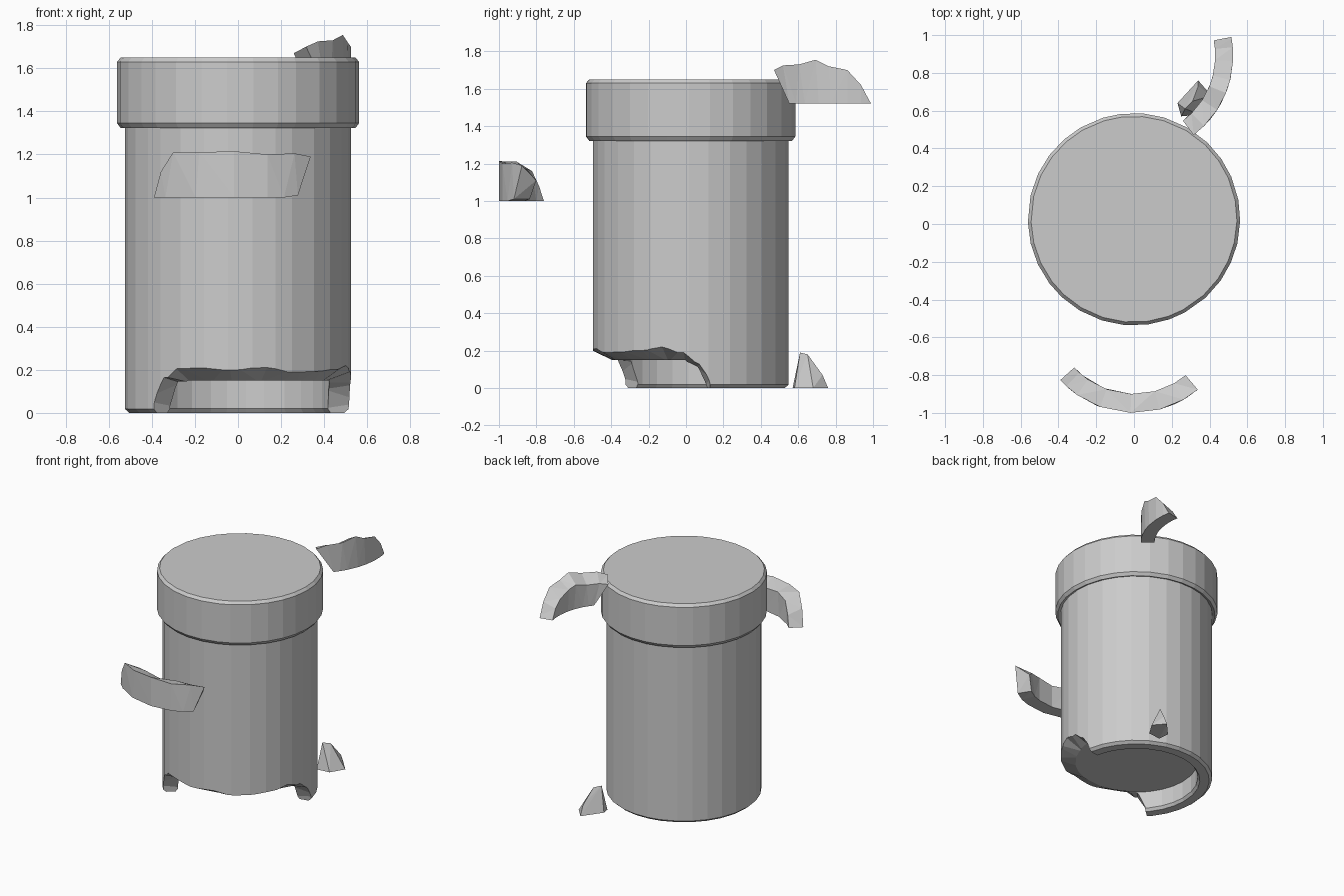
import bpy, bmesh, random
from math import sin, cos, radians, tau

if "Cube" in bpy.data.objects:
    bpy.data.objects.remove(bpy.data.objects["Cube"])

random.seed(4)


def finish(bm, name):
    bmesh.ops.recalc_face_normals(bm, faces=bm.faces)
    mesh = bpy.data.meshes.new(name)
    bm.to_mesh(mesh)
    bm.free()
    obj = bpy.data.objects.new(name, mesh)
    bpy.context.collection.objects.link(obj)
    return obj


def lathe(name, profile, centre, sides):
    """Revolve an (r, z) profile and cap both ends; sides are slightly uneven."""
    angles = [(i + random.uniform(-0.15, 0.15)) * tau / sides for i in range(sides)]
    bm = bmesh.new()
    rings = [[bm.verts.new((centre[0] + r * cos(a), centre[1] + r * sin(a), z))
              for a in angles] for r, z in profile]
    for lo, hi in zip(rings, rings[1:]):
        for i in range(sides):
            j = (i + 1) % sides
            bm.faces.new((lo[i], lo[j], hi[j], hi[i]))
    bm.faces.new(rings[0])
    bm.faces.new(rings[-1])
    return finish(bm, name)


def wall_chunk(name, centre, r_in, r_out, stations):
    """Piece of curved wall; station = bottom angle, top angle, z bottom, z outer, z inner."""
    bm = bmesh.new()
    loops = []
    for a_bot, a_top, z_bot, z_out, z_in in stations:
        pts = ((r_in, a_bot, z_bot), (r_out, a_bot, z_bot),
               (r_out, a_top, z_out), (r_in, a_top, z_in))
        loops.append([bm.verts.new((centre[0] + r * cos(radians(a)),
                                    centre[1] + r * sin(radians(a)), z))
                      for r, a, z in pts])
    for p, q in zip(loops, loops[1:]):
        for i in range(4):
            j = (i + 1) % 4
            bm.faces.new((p[i], p[j], q[j], q[i]))
    bm.faces.new(loops[0])
    bm.faces.new(loops[-1])
    # split the bent quads so the broken edges stay faceted
    bmesh.ops.triangulate(bm, faces=bm.faces)
    return finish(bm, name)


# Body with thick collar on top and a shallow recess underneath
body = lathe("cylinder_body", [
    (0.425, 0.15), (0.425, 0.02), (0.44, 0.0), (0.505, 0.0), (0.525, 0.018),
    (0.525, 1.33), (0.545, 1.322), (0.562, 1.345), (0.562, 1.63), (0.545, 1.65)],
    (0, 0.025), 30)

# Jagged break in the foot, from front left round to the right side
edge = [(-139, -138, 0.03), (-136, -131, 0.15), (-128, -123, 0.215), (-108, -108, 0.22),
        (-92, -94, 0.205), (-75, -75, 0.225), (-60, -60, 0.19), (-45, -47, 0.195),
        (-30, -30, 0.21), (-15, -17, 0.24), (-2, -4, 0.19), (7, 5, 0.11), (13, 11, 0.02)]
cutter = wall_chunk("break_cutter", (0, 0.025), 0.40, 0.60,
                    [(ab, at, -0.05, z + 0.03, min(z, 0.14)) for ab, at, z in edge])
cut = body.modifiers.new("break", 'BOOLEAN')
cut.operation = 'DIFFERENCE'
cut.solver = 'EXACT'
cut.object = cutter
bpy.context.view_layer.objects.active = body
bpy.ops.object.modifier_apply(modifier=cut.name)
bpy.data.objects.remove(cutter)

# Large fragment floating in front
wall_chunk("front_fragment", (0, -0.475), 0.425, 0.525, [
    (-138, -133, 1.00, 1.12, 1.08), (-130, -125, 1.00, 1.21, 1.16),
    (-112, -110, 1.00, 1.21, 1.18), (-92, -92, 1.00, 1.215, 1.17),
    (-75, -75, 1.00, 1.20, 1.18), (-66, -60, 1.00, 1.205, 1.16),
    (-58, -50, 1.01, 1.19, 1.11)])

# Fragment floating by the collar at the back right
wall_chunk("rear_fragment", (0, 0.89), 0.43, 0.525, [
    (-40, -53, 1.52, 1.70, 1.67), (-35, -45, 1.52, 1.725, 1.68),
    (-29, -33, 1.52, 1.73, 1.68), (-20, -22, 1.52, 1.755, 1.70),
    (-13, -14, 1.52, 1.72, 1.68), (-3, -3, 1.52, 1.70, 1.64),
    (5, 5, 1.52, 1.62, 1.59), (11, 10, 1.52, 1.535, 1.53)])

# Small chip lying on the ground at the back
bm = bmesh.new()
for p in [(0.23, 0.64, 0.01), (0.25, 0.57, 0), (0.35, 0.58, 0), (0.41, 0.68, 0),
          (0.34, 0.76, 0), (0.34, 0.73, 0.07), (0.27, 0.61, 0.19), (0.31, 0.65, 0.18)]:
    bm.verts.new(p)
bmesh.ops.convex_hull(bm, input=bm.verts)
finish(bm, "ground_chip")
